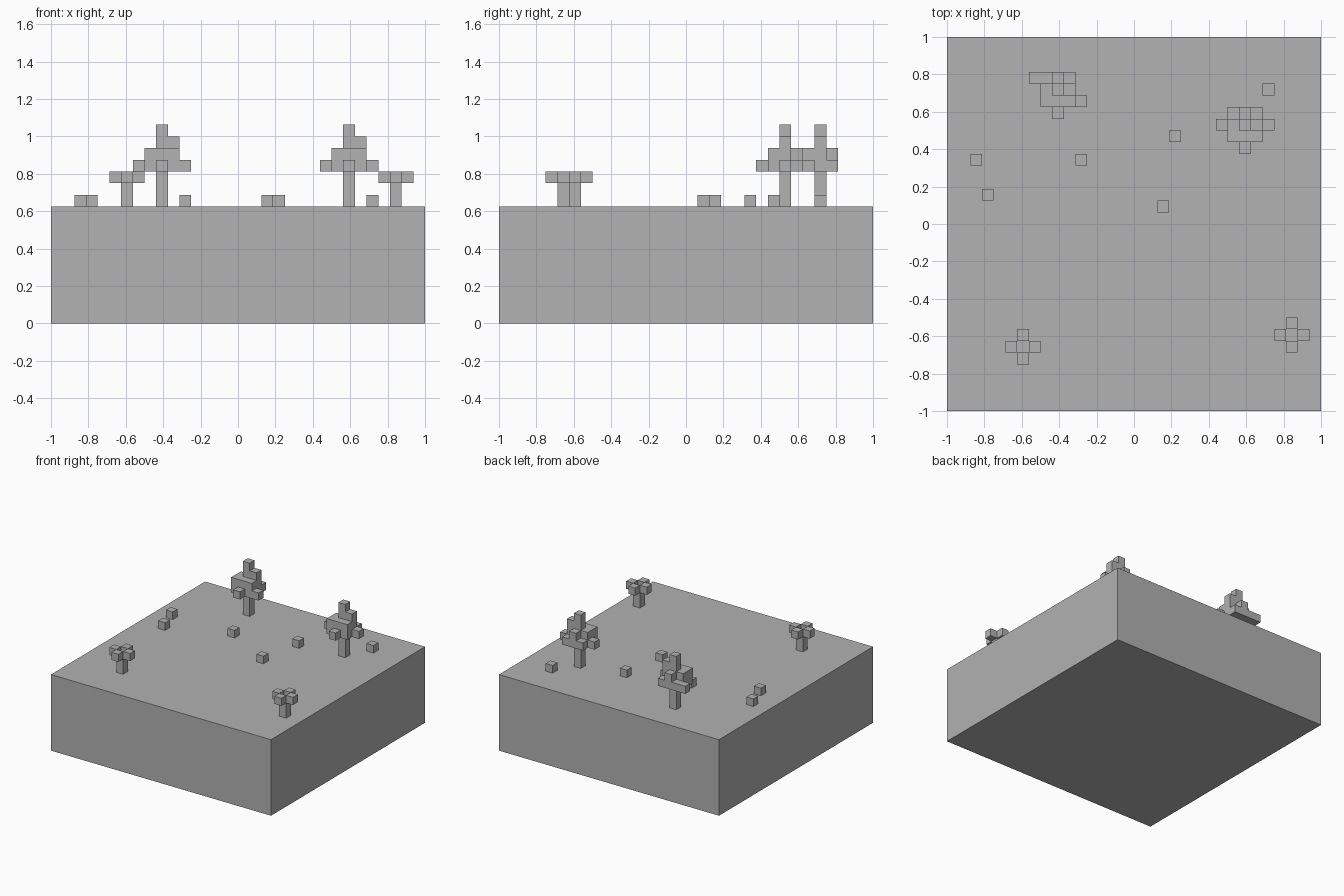
import bpy
import bmesh
from mathutils import Vector

UNIT = 1 / 16      # edge of one block
GROUND = 10        # ground height in blocks

cube = bpy.data.objects.get("Cube")
if cube:
    bpy.data.objects.remove(cube, do_unlink=True)

grey = bpy.data.materials.new("plain grey")
grey.use_nodes = True
colour = (0.445, 0.445, 0.445, 1)
grey.diffuse_color = colour
grey.node_tree.nodes["Principled BSDF"].inputs["Base Color"].default_value = colour


def finish(name, bm):
    mesh = bpy.data.meshes.new(name)
    bm.to_mesh(mesh)
    bm.free()
    mesh.materials.append(grey)
    obj = bpy.data.objects.new(name, mesh)
    bpy.context.collection.objects.link(obj)
    return obj


def build_blocks(name, cells, column, row):
    """Skin a set of block cells with outer faces only, standing on the ground."""
    bm = bmesh.new()
    origin = Vector((column, row, GROUND))
    for cell in cells:
        centre = Vector(cell) + Vector((0.5, 0.5, 0.5))
        for axis in range(3):
            for sign in (-1, 1):
                normal = Vector((0, 0, 0))
                normal[axis] = sign
                if tuple(int(c) for c in Vector(cell) + normal) in cells:
                    continue
                u = Vector((0, 0, 0))
                u[(axis + 1) % 3] = 0.5
                v = normal.cross(u)
                middle = origin + centre + normal / 2
                corners = (-u - v, u - v, u + v, v - u)
                bm.faces.new([bm.verts.new((middle + c) * UNIT) for c in corners])
    bmesh.ops.remove_doubles(bm, verts=bm.verts, dist=UNIT / 100)
    bmesh.ops.dissolve_limit(bm, angle_limit=0.01, verts=bm.verts, edges=bm.edges)
    finish(name, bm)


def bars(*rows):
    """Each row is first x, last x, y, level."""
    return {(x, y, z) for first, last, y, z in rows for x in range(first, last + 1)}


# Ground slab
bm = bmesh.new()
bmesh.ops.create_cube(bm, size=1)
height = GROUND * UNIT
bmesh.ops.scale(bm, vec=(2, 2, height), verts=bm.verts)
bmesh.ops.translate(bm, vec=(0, 0, height / 2), verts=bm.verts)
finish("ground", bm)

# Tall trees: shared trunk and crown, differing lowest branches
trunk = {(0, 0, z) for z in range(4)}
crown = bars((0, 0, 1, 4), (-1, 1, 0, 4), (-1, 1, -1, 4), (0, 1, 0, 5), (0, 0, 0, 6))
even_branches = bars((-1, 1, 1, 3), (-2, 2, 0, 3), (-1, 1, -1, 3), (0, 0, -2, 3))
uneven_branches = bars((-2, 1, 1, 3), (-1, 1, 0, 3), (-1, 2, -1, 3), (0, 0, -2, 3))
build_blocks("left_tall_tree", trunk | crown | even_branches, 9, 8)
build_blocks("right_tall_tree", trunk | crown | uneven_branches, -7, 11)

# Small trees: short trunk with four leaf blocks around its top
small_tree = {(0, 0, 0), (0, 0, 1), (1, 0, 2), (-1, 0, 2), (0, 1, 2), (0, -1, 2)}
build_blocks("right_small_tree", small_tree, -10, -11)
build_blocks("left_small_tree", small_tree, 13, -10)

# Loose single blocks
spots = [(-14, 5), (-13, 2), (-5, 5), (3, 7), (2, 1), (11, 11)]
for number, (column, row) in enumerate(spots, 1):
    build_blocks(f"bush_{number}", {(0, 0, 0)}, column, row)
